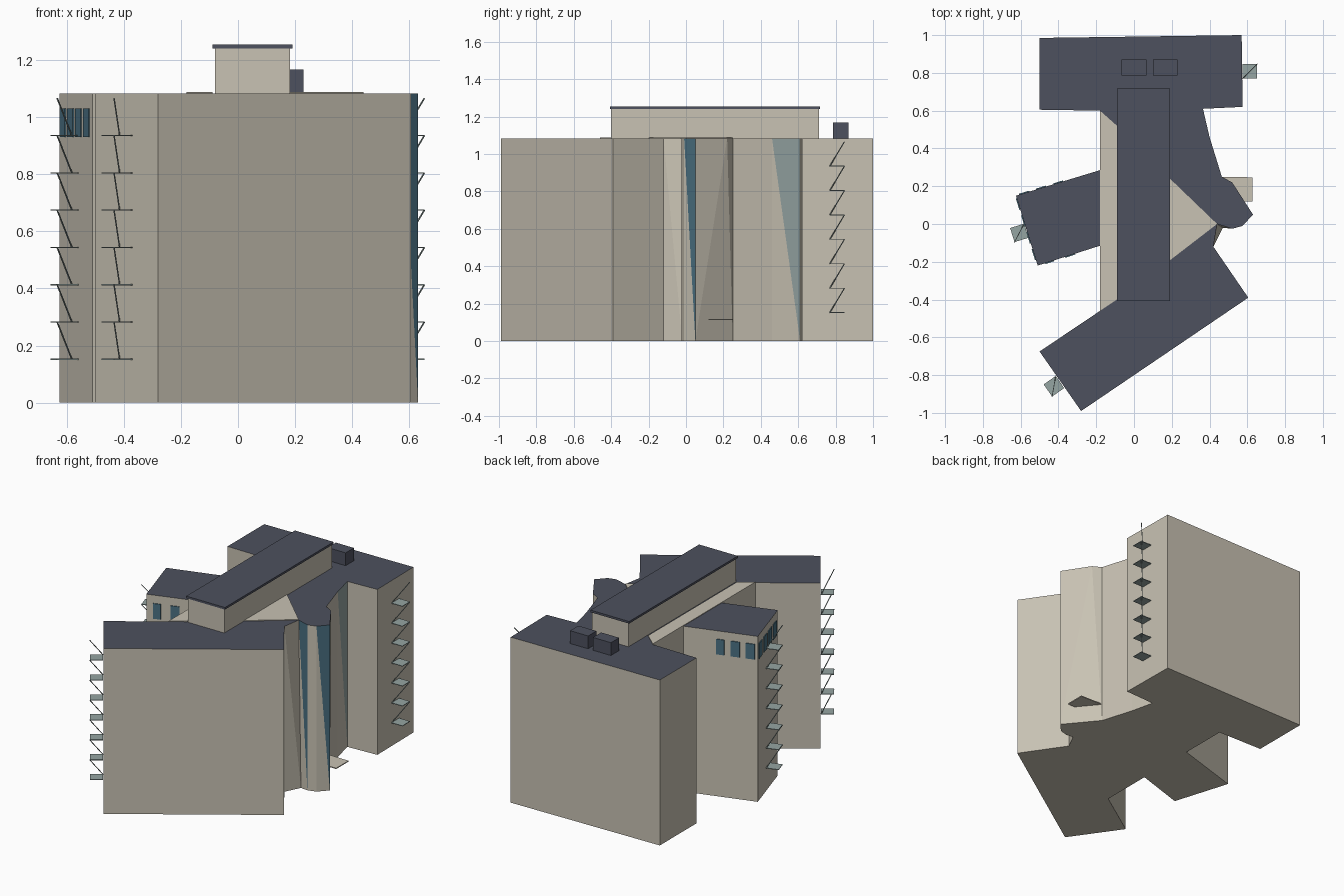
import bpy, bmesh
from mathutils import Vector, Matrix

if "Cube" in bpy.data.objects:
    bpy.data.objects.remove(bpy.data.objects["Cube"])


def material(name, rgb):
    m = bpy.data.materials.new(name)
    m.diffuse_color = (*rgb, 1)
    m.use_nodes = True
    m.node_tree.nodes["Principled BSDF"].inputs["Base Color"].default_value = m.diffuse_color
    return m


WALL = material("beige wall", (0.578, 0.539, 0.451))
ROOF = material("slate roof", (0.074, 0.082, 0.112))
BLUE = material("blue glass", (0.07, 0.165, 0.225))
TEAL = material("grey teal", (0.30, 0.375, 0.365))
H = 1.083


def finish(bm, name, *mats):
    mesh = bpy.data.meshes.new(name)
    bmesh.ops.recalc_face_normals(bm, faces=bm.faces[:])
    bm.to_mesh(mesh)
    bm.free()
    for m in mats:
        mesh.materials.append(m)
    ob = bpy.data.objects.new(name, mesh)
    bpy.context.collection.objects.link(ob)
    return ob


def add_prism(bm, pts, z0, z1):
    low = [bm.verts.new((x, y, z0)) for x, y in pts]
    high = [bm.verts.new((x, y, z1)) for x, y in pts]
    bm.faces.new(low[::-1])
    bm.faces.new(high)
    for i in range(len(pts)):
        j = (i + 1) % len(pts)
        bm.faces.new((low[i], low[j], high[j], high[i]))


def prism(name, pts, z0, z1, mat):
    bm = bmesh.new()
    add_prism(bm, pts, z0, z1)
    return finish(bm, name, mat)


def rect(x0, x1, y0, y1):
    return [(x0, y0), (x1, y0), (x1, y1), (x0, y1)]


# Main block: roof outline, with two corners that shift at ground level
outline = [(-0.28, -0.99), (0.605, -0.39), (0.42, -0.12), (0.44, 0.0), (0.52, -0.025),
           (0.575, -0.01), (0.63, 0.05), (0.52, 0.22), (0.465, 0.25), (0.40, 0.46),
           (0.365, 0.61), (0.575, 0.62), (0.57, 1.0), (-0.5, 0.985), (-0.5, 0.605),
           (-0.18, 0.6), (-0.18, 0.285), (-0.625, 0.15), (-0.51, -0.22),
           (-0.18, -0.115), (-0.18, -0.46), (-0.5, -0.675)]
base_shift = {3: (0.47, -0.02)}
merged = 7                       # this roof corner has no corner on the ground
glazed = {3: 1, 5: 1, 9: 2}      # walls whose upper triangle is glass

bm = bmesh.new()
top = [bm.verts.new((x, y, H)) for x, y in outline]
low = []
for i, p in enumerate(outline):
    if i == merged:
        low.append(low[-1])
    else:
        low.append(bm.verts.new((*base_shift.get(i, p), 0)))
bm.faces.new(top).material_index = 3
bm.faces.new([v for i, v in enumerate(low) if i != merged][::-1])
for i in range(len(outline)):
    j = (i + 1) % len(outline)
    if i in (2, 3, 5, 6, 7, 9):
        upper = bm.faces.new((top[j], top[i], low[j]))
        upper.material_index = glazed.get(i, 0)
        if low[i] != low[j]:
            bm.faces.new((top[i], low[i], low[j]))
    else:
        bm.faces.new((top[i], low[i], low[j], top[j]))
finish(bm, "main_block", WALL, BLUE, TEAL, ROOF)

# Pale terraces on the roof
prism("west_terrace", [(-0.18, -0.46), (-0.09, -0.40), (-0.09, 0.52), (-0.18, 0.6)],
      H, H + 0.004, WALL)
prism("east_terrace", [(0.18, -0.2), (0.44, 0.0), (0.18, 0.25)], H, H + 0.004, WALL)

# Penthouse with overhanging slab, and two roof vents
prism("penthouse", rect(-0.08, 0.182, -0.402, 0.71), H, 1.242, WALL)
prism("penthouse_roof", rect(-0.09, 0.19, -0.407, 0.717), 1.24, 1.254, ROOF)
for n, x in enumerate((-0.065, 0.1)):
    prism(f"roof_vent_{n + 1}", rect(x, x + 0.13, 0.785, 0.87), H, 1.167, ROOF)

# Entrance canopy
prism("entrance_canopy", [(0.46, 0.25), (0.56, 0.12), (0.627, 0.12), (0.627, 0.247)],
      0.112, 0.118, WALL)


# Windows as thin plates along the west wing walls
def windows(name, start, end, spans):
    a, b = Vector(start), Vector(end)
    d = (b - a).normalized()
    out = Vector((d.y, -d.x)) * 0.005
    bm = bmesh.new()
    for s, t in spans:
        p, q = a.lerp(b, s), a.lerp(b, t)
        add_prism(bm, [p - out, q - out, q + out, p + out], 0.93, 1.03)
    finish(bm, name, BLUE)


nw, sw = (-0.625, 0.15), (-0.51, -0.22)
windows("west_windows", nw, sw, [(0.04 + 0.24 * k, 0.20 + 0.24 * k) for k in range(4)])
windows("north_windows", (-0.18, 0.285), nw, [(0.44, 0.55), (0.64, 0.76), (0.84, 0.96)])
windows("south_windows", sw, (-0.18, -0.115), [(0.12, 0.26), (0.44, 0.6)])


# Fire escapes: seven landings with a thin diagonal flight above each
def fire_escape(name, centre, outward):
    c, o = Vector(centre), Vector(outward).normalized()
    t = Vector((-o.y, o.x))
    o, t = o * 0.039, t * 0.039
    bm = bmesh.new()
    for k in range(7):
        z = 0.152 + 0.1305 * k
        add_prism(bm, [c - o - t, c + o - t, c + o + t, c - o + t], z - 0.002, z + 0.002)
        p, q = (c - o - t).to_3d(), (c + o + t).to_3d()
        p.z, q.z = z, z + 0.1305
        d = q - p
        bmesh.ops.create_cube(bm, size=1, matrix=Matrix.Translation((p + q) / 2)
                              @ d.to_track_quat('Z', 'Y').to_matrix().to_4x4()
                              @ Matrix.Diagonal((0.004, 0.004, d.length, 1)))
    finish(bm, name, TEAL)


fire_escape("east_fire_escape", (0.613, 0.808), (1, 0))
fire_escape("west_fire_escape", (-0.607, -0.047), (-0.955, -0.297))
fire_escape("south_fire_escape", (-0.424, -0.859), (-0.82, -0.57))
